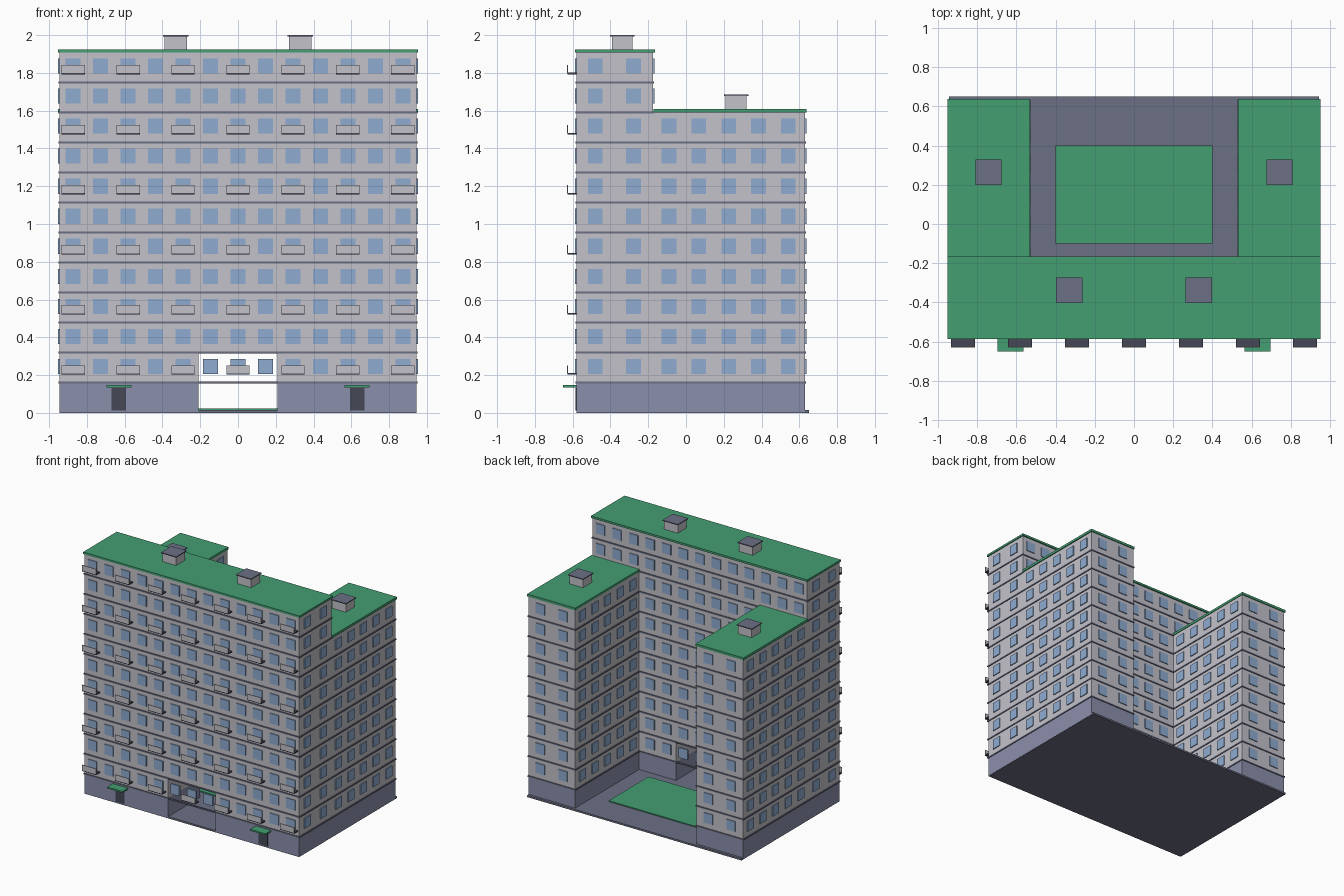
import bpy
import bmesh
from mathutils import Matrix, Vector

if "Cube" in bpy.data.objects:
    bpy.data.objects.remove(bpy.data.objects["Cube"], do_unlink=True)


def material(name, r, g, b):
    color = [(c / 255) ** 2.2 for c in (r, g, b)] + [1.0]
    m = bpy.data.materials.new(name)
    m.use_nodes = True
    m.diffuse_color = color
    m.node_tree.nodes["Principled BSDF"].inputs["Base Color"].default_value = color
    return m


WALL = material("pale grey wall", 194, 193, 201)
BASE = material("blue grey plinth", 138, 142, 170)
GLASS = material("window blue", 141, 170, 208)
GREEN = material("roof green", 70, 157, 114)
SLATE = material("slate", 108, 111, 131)
DARK = material("dark metal", 70, 73, 86)


def build(name, mat, boxes):
    """One object from boxes given as (x0, x1, y0, y1, z0, z1)."""
    bm = bmesh.new()
    for x0, x1, y0, y1, z0, z1 in boxes:
        center = Vector((x0 + x1, y0 + y1, z0 + z1)) / 2
        size = Matrix.Diagonal((x1 - x0, y1 - y0, z1 - z0, 1))
        bmesh.ops.create_cube(bm, size=1, matrix=Matrix.Translation(center) @ size)
    mesh = bpy.data.meshes.new(name)
    bm.to_mesh(mesh)
    bm.free()
    mesh.materials.append(mat)
    obj = bpy.data.objects.new(name, mesh)
    bpy.context.collection.objects.link(obj)
    return obj


def both_sides(boxes):
    """Boxes plus their mirror images across x = 0."""
    return boxes + [(-x1, -x0, *rest) for x0, x1, *rest in boxes]


# Main dimensions
X, INNER, ARCH = 0.945, 0.535, 0.21
FRONT, MID, BACK = -0.58, -0.175, 0.63
PLINTH, STOREY = 0.16, 0.159
MAIN_FLOORS, WING_FLOORS = 11, 9
MAIN_TOP = PLINTH + MAIN_FLOORS * STOREY
WING_TOP = PLINTH + WING_FLOORS * STOREY
ARCH_TOP = PLINTH + STOREY

# Walls, with an open passage through the main block
build("main_block_walls", WALL,
      both_sides([(ARCH, X, FRONT, MID, PLINTH, ARCH_TOP)])
      + [(-X, X, FRONT, MID, ARCH_TOP, MAIN_TOP)])
build("wing_walls", WALL, both_sides([(INNER, X, MID, BACK, PLINTH, WING_TOP)]))
build("plinth", BASE, both_sides([(ARCH, X, FRONT, MID, 0.002, PLINTH),
                                  (INNER, X, MID, BACK, 0.002, PLINTH)]))

# Ground plate and courtyard lawn
build("ground_plate", SLATE, [(-X + 0.001, X - 0.001, FRONT + 0.001, 0.65, 0, 0.014)])
build("lawn", GREEN, [(-0.4, 0.4, -0.1, 0.4, 0.01, 0.022)])

# Roofs
build("main_roof", GREEN, [(-0.953, 0.953, -0.587, -0.165, MAIN_TOP, 1.925)])
build("wing_roofs", GREEN, both_sides([(0.53, 0.953, -0.172, 0.637, WING_TOP, 1.61)]))

# Roof huts with caps
huts, caps = [], []
for x, y, z in ((0.33, -0.337, 1.92), (0.743, 0.265, 1.605)):
    top = z + 0.073
    huts.append((x - 0.06, x + 0.06, y - 0.055, y + 0.055, z, top))
    caps.append((x - 0.067, x + 0.067, y - 0.065, y + 0.065, top, top + 0.007))
build("roof_huts", WALL, both_sides(huts))
build("roof_hut_caps", SLATE, both_sides(caps))

# Storey bands: thin strips around every face
T, H = 0.006, 0.005


def strip_x(x0, x1, y, z):
    return (x0 - T, x1 + T, y - T, y + T, z - H, z + H)


def strip_y(x, y0, y1, z):
    return (x - T, x + T, y0, y1, z - H, z + H)


main_bands, wing_bands = [], []
for k in range(MAIN_FLOORS):
    z = PLINTH + k * STOREY
    main_bands += [strip_x(-X, X, FRONT, z), strip_x(-X, X, MID, z)]
    main_bands += both_sides([strip_y(X, FRONT, MID, z)])
    if k < WING_FLOORS:
        wing_bands += both_sides([strip_y(X, MID, BACK, z), strip_y(INNER, MID, BACK, z),
                                  strip_x(INNER, X, BACK, z)])
build("main_bands", SLATE, main_bands)
build("wing_bands", SLATE, wing_bands)

# Windows
W = 0.039
COLUMNS = [i * 0.1455 for i in range(-6, 7)]


def pane_x(x, y, z):
    return (x - W, x + W, y - 0.007, y + 0.007, z - 0.04, z + 0.04)


def pane_y(x, y, z):
    return (x - 0.007, x + 0.007, y - W, y + W, z - 0.04, z + 0.04)


main_panes, wing_panes = [], []
for k in range(MAIN_FLOORS):
    z = PLINTH + k * STOREY + 0.086
    main_panes += [pane_x(x, FRONT, z) for x in COLUMNS]
    main_panes += [pane_x(x, MID, z) for x in COLUMNS if k >= WING_FLOORS or abs(x) < 0.5]
    main_panes += both_sides([pane_y(X, y, z) for y in (-0.48, -0.278)])
    if k < WING_FLOORS:
        rows = [-0.09 + i * 0.158 for i in range(5)]
        wing_panes += both_sides([pane_y(x, y, z) for x in (X, INNER) for y in rows]
                                 + [pane_x(x, BACK, z) for x in (0.64, 0.84)])
build("main_windows", GLASS, main_panes)
build("wing_windows", GLASS, wing_panes)

# Balconies on every second storey and second column
slabs, panels = [], []
for k in range(0, MAIN_FLOORS, 2):
    z = PLINTH + k * STOREY + 0.042
    for x in COLUMNS[::2]:
        slabs.append((x - 0.062, x + 0.062, -0.628, FRONT, z, z + 0.009))
        panels.append((x - 0.062, x + 0.062, -0.63, -0.624, z + 0.007, z + 0.05))
build("balcony_floors", DARK, slabs)
build("balcony_panels", WALL, panels)

# Entrances
build("doors", DARK, both_sides([(0.592, 0.67, FRONT - 0.005, FRONT + 0.01, 0.012, 0.132)]))
build("door_canopies", GREEN, both_sides([(0.563, 0.697, -0.65, FRONT, 0.135, 0.147)]))
